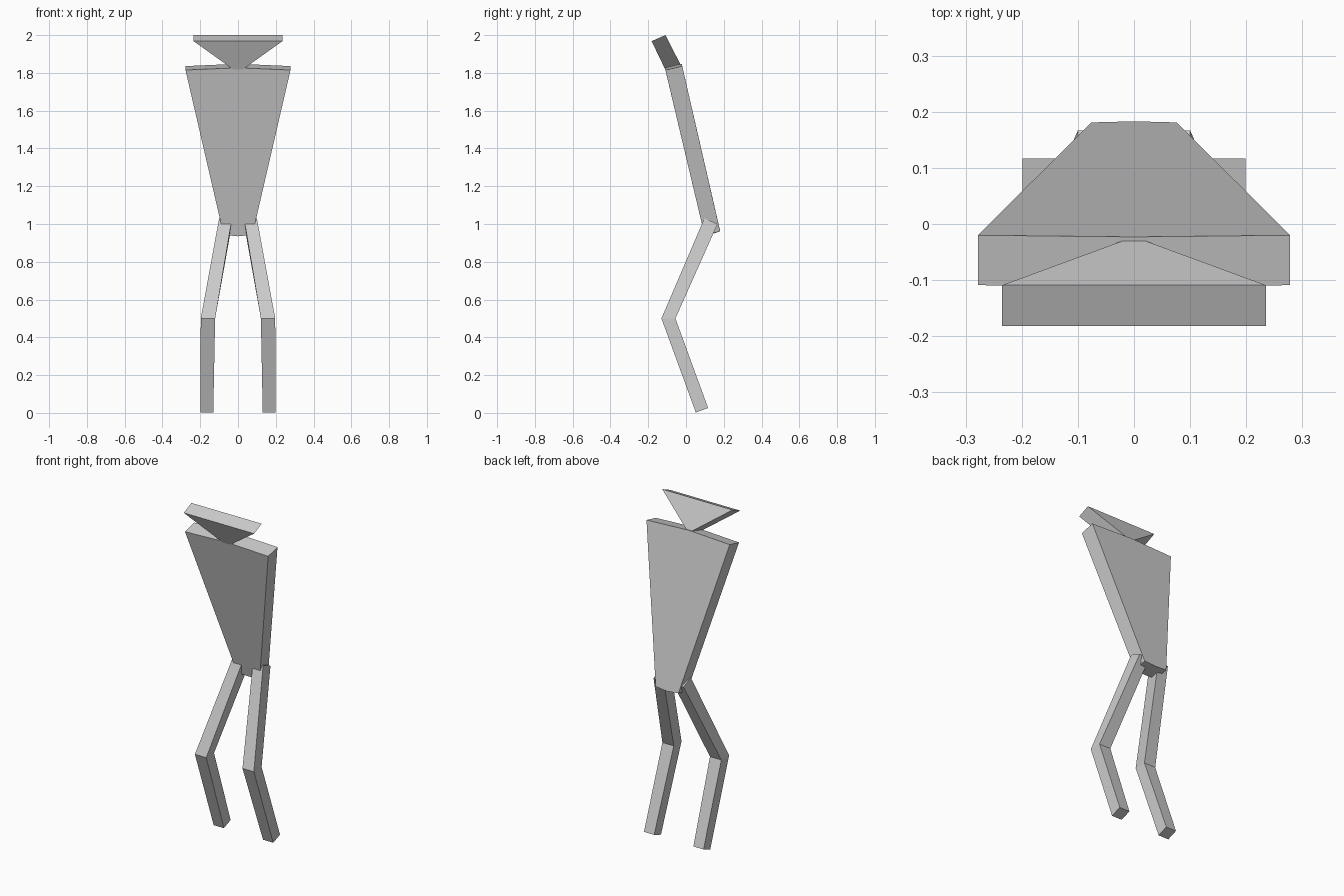
import bpy, bmesh

if "Cube" in bpy.data.objects:
    bpy.data.objects.remove(bpy.data.objects["Cube"])

def loft(name, rings, mirror=False):
    """Closed solid skinned through rings with equal point counts."""
    bm = bmesh.new()
    loops = [[bm.verts.new(p) for p in r] for r in rings]
    for a, b in zip(loops, loops[1:]):
        n = len(a)
        for i in range(n):
            j = (i + 1) % n
            bm.faces.new((a[i], a[j], b[j], b[i]))
    bm.faces.new(loops[0])
    bm.faces.new(loops[-1])
    bmesh.ops.recalc_face_normals(bm, faces=bm.faces)
    me = bpy.data.meshes.new(name)
    bm.to_mesh(me)
    bm.free()
    ob = bpy.data.objects.new(name, me)
    bpy.context.collection.objects.link(ob)
    if mirror:
        ob.modifiers.new("Mirror", 'MIRROR').use_clip = False
    return ob

def rect(x0, x1, front, back):
    """Four corners spanning x0..x1 between front and back (y, z) points."""
    return [(x0, *front), (x1, *front), (x1, *back), (x0, *back)]

def ridge(w, front, back, dy, dz):
    """Slab section with its centre line shifted by (dy, dz)."""
    (fy, fz), (by, bz) = front, back
    return [(-w, fy, fz), (0, fy + dy, fz + dz), (w, fy, fz),
            (w, by, bz), (0, by + dy, bz + dz), (-w, by, bz)]

# leaning torso, slightly peaked along the shoulders and under the hips
loft("torso", [ridge(0.076, (0.098, 0.942), (0.181, 0.961), 0.002, -0.007),
               ridge(0.278, (-0.109, 1.815), (-0.02, 1.836), -0.003, 0.012)])

# wedge-shaped head
loft("head", [rect(-0.02, 0.02, (-0.108, 1.814), (-0.03, 1.846)),
              rect(-0.235, 0.235, (-0.182, 1.968), (-0.109, 2.0))])

# bent legs: hip, knee, foot
loft("legs", [rect(0.032, 0.1, (0.097, 1.03), (0.167, 1.0)),
              rect(0.121, 0.197, (-0.13, 0.5), (-0.056, 0.5)),
              rect(0.131, 0.199, (0.052, 0.002), (0.117, 0.026))], mirror=True)
